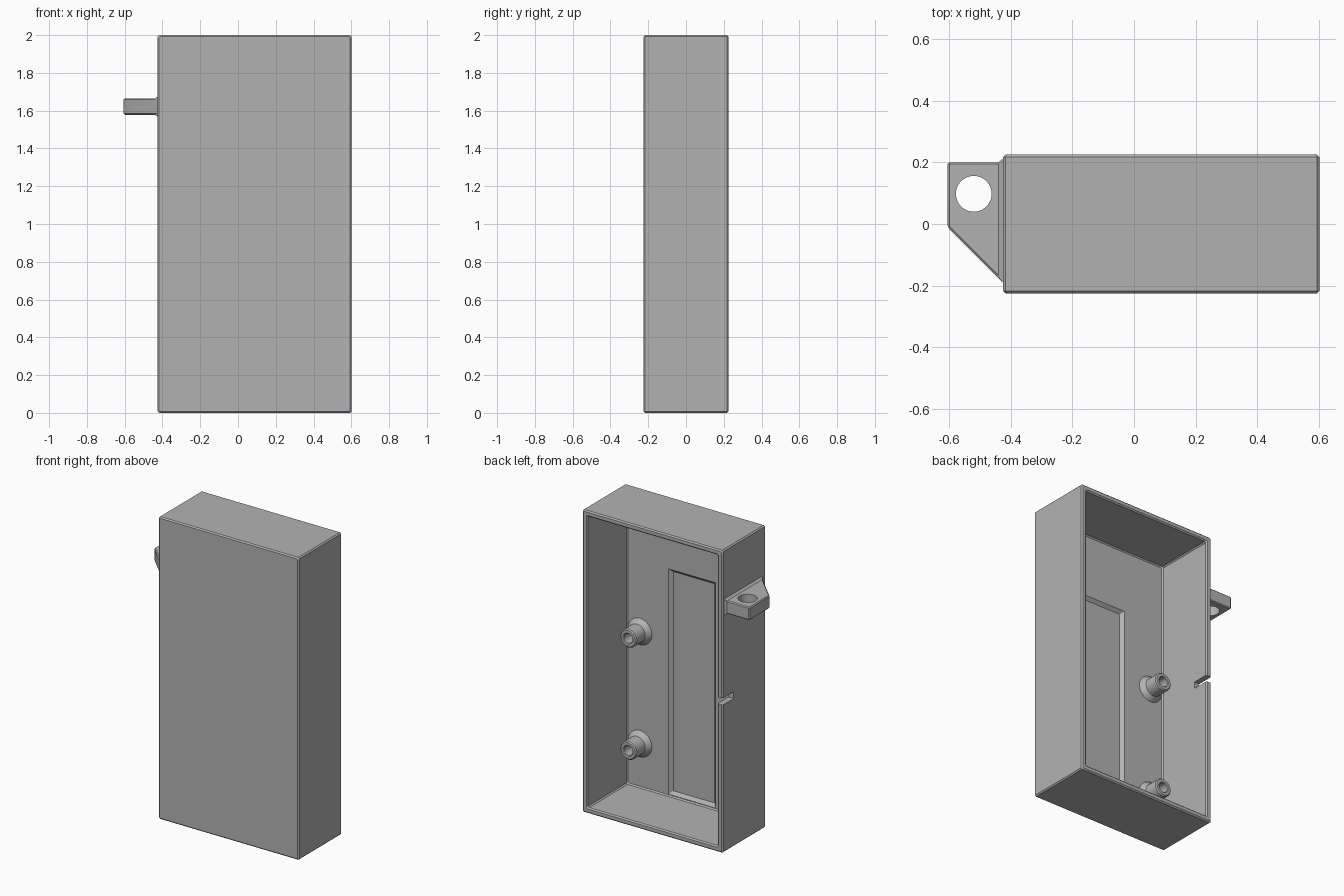
import bpy, bmesh, math
from mathutils import Vector

cube = bpy.data.objects.get("Cube")
if cube:
    bpy.data.objects.remove(cube, do_unlink=True)

grey = bpy.data.materials.new("plain_grey")
grey.use_nodes = True
grey.diffuse_color = (0.45, 0.45, 0.45, 1)
grey.node_tree.nodes["Principled BSDF"].inputs["Base Color"].default_value = (0.45, 0.45, 0.45, 1)


def loft(name, loops, caps=True, closed=False, smooth=False):
    """Skin a row of equal-length point loops into one object."""
    bm = bmesh.new()
    rings = [[bm.verts.new(p) for p in loop] for loop in loops]
    pairs = list(zip(rings, rings[1:]))
    if closed:
        pairs.append((rings[-1], rings[0]))
    for a, b in pairs:
        for i in range(len(a)):
            j = (i + 1) % len(a)
            bm.faces.new((a[i], a[j], b[j], b[i]))
    if caps and not closed:
        bm.faces.new(rings[0])
        bm.faces.new(rings[-1])
    bmesh.ops.recalc_face_normals(bm, faces=bm.faces)
    mesh = bpy.data.meshes.new(name)
    bm.to_mesh(mesh)
    bm.free()
    mesh.materials.append(grey)
    obj = bpy.data.objects.new(name, mesh)
    bpy.context.collection.objects.link(obj)
    if smooth:
        activate(obj)
        bpy.ops.object.shade_smooth_by_angle(angle=math.radians(30))
    return obj


def activate(obj):
    bpy.ops.object.select_all(action='DESELECT')
    obj.select_set(True)
    bpy.context.view_layer.objects.active = obj


def cut(obj, cutter):
    """Subtract the cutter, then discard it."""
    mod = obj.modifiers.new("cut", 'BOOLEAN')
    mod.operation = 'DIFFERENCE'
    mod.solver = 'EXACT'
    mod.object = cutter
    activate(obj)
    bpy.ops.object.modifier_apply(modifier=mod.name)
    bpy.data.objects.remove(cutter, do_unlink=True)


def frame(rect, inset, y, c):
    """Rectangle in the xz plane with clipped corners."""
    x0, x1, z0, z1 = rect
    x0, x1, z0, z1 = x0 + inset, x1 - inset, z0 + inset, z1 - inset
    return [(x0 + c, y, z0), (x1 - c, y, z0), (x1, y, z0 + c), (x1, y, z1 - c),
            (x1 - c, y, z1), (x0 + c, y, z1), (x0, y, z1 - c), (x0, y, z0 + c)]


def box(name, x0, x1, y0, y1, z0, z1):
    return loft(name, [[(x0, y0, z), (x1, y0, z), (x1, y1, z), (x0, y1, z)] for z in (z0, z1)])


def circle(cx, cy, r, n=32):
    return [(cx + r * math.cos(math.tau * i / n), cy + r * math.sin(math.tau * i / n))
            for i in range(n)]


# Open-backed case with chamfered rim and a sloped pocket in its floor
outer = (-0.425, 0.602, 0, 2)
pocket = (-0.083, 0.26, 0.05, 1.54)
front, back, floor = -0.225, 0.225, -0.19
wall, c = 0.038, 0.008
steps = [(c, front), (0, front + c), (0, back - c), (c, back),
         (wall - c, back), (wall, back - c), (wall, floor + c), (wall + c, floor)]
loops = [frame(outer, inset, y, c) for inset, y in steps]
loops += [frame(pocket, 0, floor, 0.002), frame(pocket, 0.02, floor - 0.02, 0.002)]
case = loft("case", loops)

# Cable notch in the side wall
cut(case, box("notch_cutter", -0.5, -0.35, 0.11, 0.3, 0.98, 1.024))

# Four hollow screw posts with flared feet
post_profile = [(0.088, floor - 0.002), (0.086, floor + 0.004), (0.06, floor + 0.03),
                (0.06, -0.072), (0.053, -0.065), (0.036, -0.065),
                (0.031, -0.07), (0.031, floor + 0.002), (0.001, floor + 0.002)]
for side, x in (("right", -0.29), ("left", 0.47)):
    for level, z in (("lower", 0.328), ("upper", 1.07)):
        rings = [[(px, y, pz) for px, pz in circle(x, z, r)] for r, y in post_profile]
        loft(f"{side}_{level}_post", rings, smooth=True)

# Mounting ear with a slanted edge
plan = [(-0.605, 0.2), (-0.42, 0.2), (-0.42, -0.195), (-0.605, -0.01)]
ear = loft("mounting_ear", [[(x, y, z) for x, y in plan] for z in (1.578, 1.664)])
bevel = ear.modifiers.new("chamfer", 'BEVEL')
bevel.width = 0.006
bevel.segments = 1
activate(ear)
bpy.ops.object.modifier_apply(modifier=bevel.name)
hole = [[(x, y, z) for x, y in circle(-0.52, 0.098, 0.058, 48)] for z in (1.5, 1.75)]
cut(ear, loft("hole_cutter", hole))
activate(ear)
bpy.ops.object.shade_smooth_by_angle(angle=math.radians(30))

# Flared root joining the ear to the case
root = [(-0.441, -0.172, 0.199, 1.579, 1.663), (-0.424, -0.192, 0.213, 1.566, 1.676)]
loft("ear_root", [[(x, y0, z0), (x, y1, z0), (x, y1, z1), (x, y0, z1)]
                  for x, y0, y1, z0, z1 in root])
